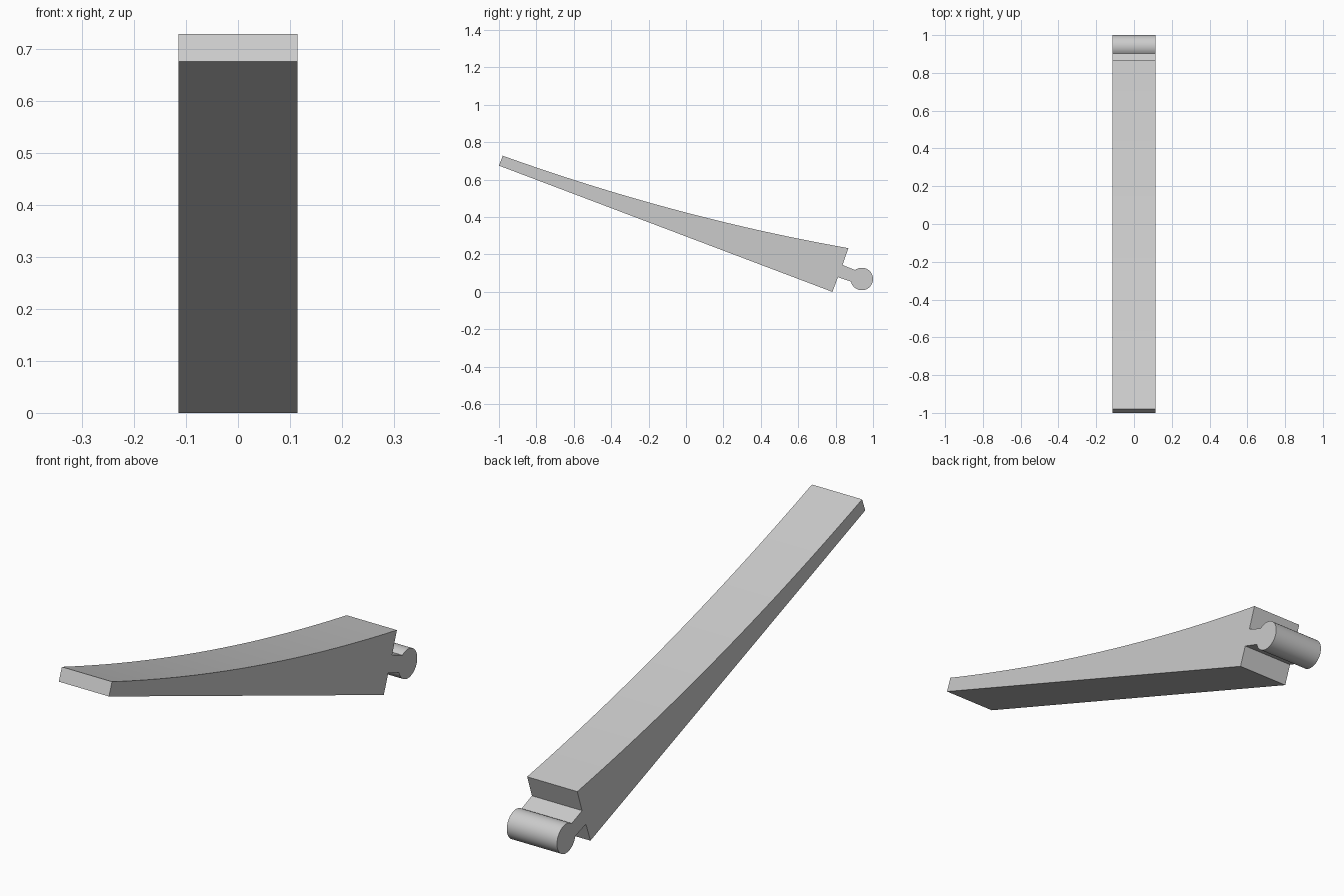
import bpy, bmesh, math
from mathutils import Vector

cube = bpy.data.objects.get("Cube")
if cube:
    bpy.data.objects.remove(cube)

HALF_WIDTH = 0.114
TOP_STEPS = 32
KNOB_STEPS = 40

grey = bpy.data.materials.new("plain grey")
grey.use_nodes = True
grey.diffuse_color = (0.6, 0.6, 0.6, 1)
grey.node_tree.nodes["Principled BSDF"].inputs["Base Color"].default_value = (0.6, 0.6, 0.6, 1)


def sagging_edge(start, end, sag, steps):
    """Shallow parabola hanging below the straight line from start to end."""
    for i in range(steps + 1):
        t = i / steps
        point = start.lerp(end, t)
        yield Vector((point.x, point.y - 4 * sag * t * (1 - t)))


def arc(centre, radius, first, last, steps):
    for i in range(steps + 1):
        a = math.radians(first + (last - first) * i / steps)
        yield centre + radius * Vector((math.cos(a), math.sin(a)))


# Side profile (y, z): thin tip, hollow top, square heel, neck and round knob
tip_low = Vector((-1.0, 0.675))
tip_high = Vector((-0.98, 0.728))
heel_high = Vector((0.868, 0.234))
heel_low = Vector((0.783, 0.0))
neck_high = Vector((0.837, 0.144))
neck_low = Vector((0.812, 0.079))
knob_centre = Vector((0.94, 0.069))

profile = [tip_low]
profile += sagging_edge(tip_high, heel_high, 0.042, TOP_STEPS)
profile.append(neck_high)
profile += arc(knob_centre, 0.06, 127, -167, KNOB_STEPS)
profile += [neck_low, heel_low]

# Extrude the profile across the width
bm = bmesh.new()
side = bm.faces.new([bm.verts.new((-HALF_WIDTH, p.x, p.y)) for p in profile])
result = bmesh.ops.extrude_face_region(bm, geom=[side], use_keep_orig=True)
moved = [g for g in result["geom"] if isinstance(g, bmesh.types.BMVert)]
bmesh.ops.translate(bm, verts=moved, vec=(2 * HALF_WIDTH, 0, 0))
bmesh.ops.recalc_face_normals(bm, faces=bm.faces)

mesh = bpy.data.meshes.new("tapered_arm_with_knob")
bm.to_mesh(mesh)
bm.free()
mesh.materials.append(grey)
arm = bpy.data.objects.new("tapered_arm_with_knob", mesh)
bpy.context.collection.objects.link(arm)

# Smooth the knob and hollow top, keep the corners crisp
bpy.context.view_layer.objects.active = arm
arm.select_set(True)
bpy.ops.object.shade_smooth_by_angle(angle=math.radians(30))
